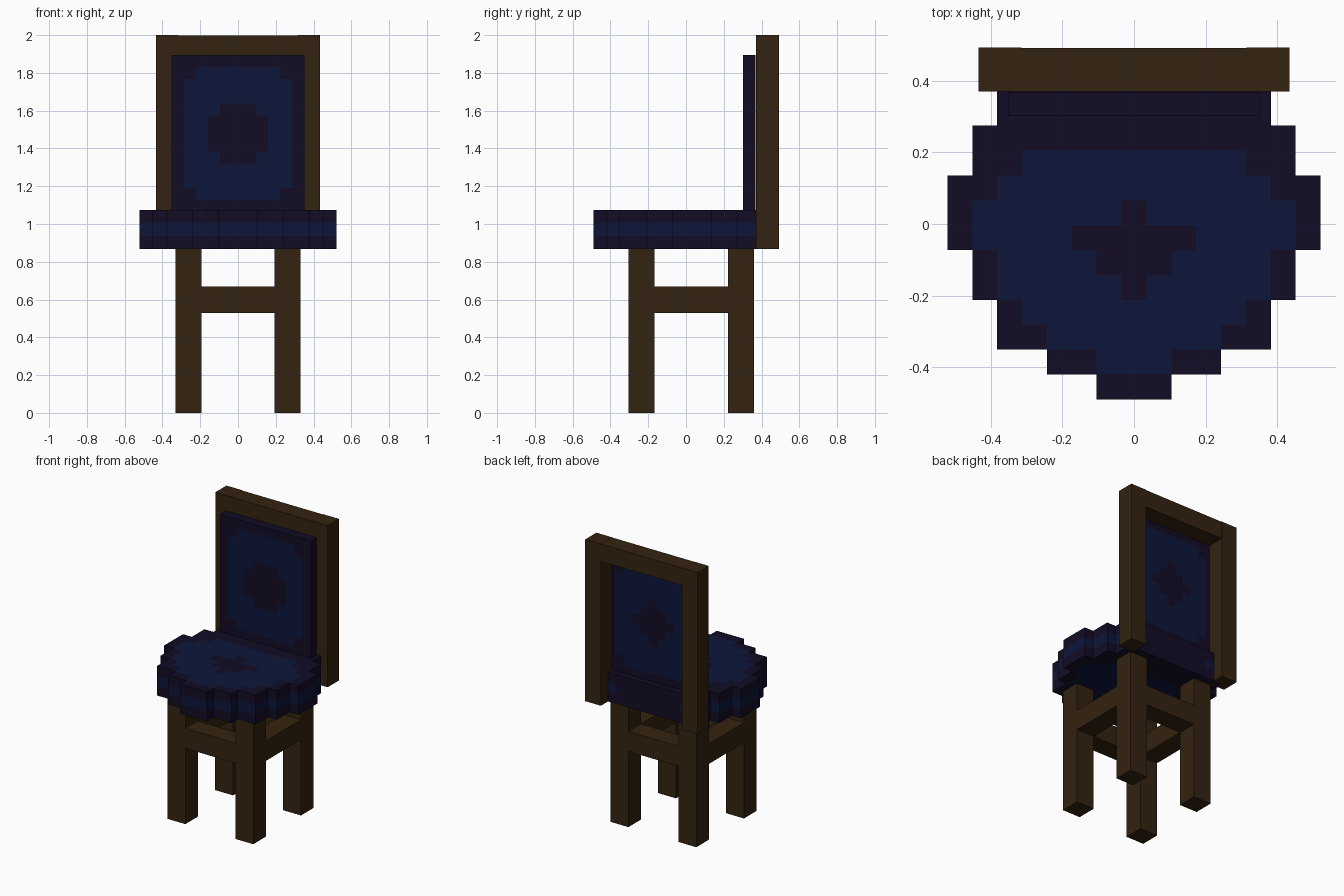
import bpy, bmesh
from mathutils import Vector

if "Cube" in bpy.data.objects:
    bpy.data.objects.remove(bpy.data.objects["Cube"])


def material(name, rgb):
    m = bpy.data.materials.new(name)
    m.diffuse_color = (*rgb, 1)
    m.use_nodes = True
    m.node_tree.nodes["Principled BSDF"].inputs["Base Color"].default_value = m.diffuse_color
    return m


WOOD = material("dark_wood", (0.034, 0.017, 0.005))
DARK = material("dark_fabric", (0.006, 0.0037, 0.018))
BLUE = material("blue_fabric", (0.0037, 0.008, 0.042))


def finish(name, bm, mats):
    me = bpy.data.meshes.new(name)
    bm.to_mesh(me)
    bm.free()
    for m in mats:
        me.materials.append(m)
    bpy.context.collection.objects.link(bpy.data.objects.new(name, me))


def box(name, x0, x1, y0, y1, z0, z1):
    bm = bmesh.new()
    bmesh.ops.create_cube(bm, size=1)
    for v in bm.verts:
        v.co = ((x0 + x1) / 2 + v.co.x * (x1 - x0),
                (y0 + y1) / 2 + v.co.y * (y1 - y0),
                (z0 + z1) / 2 + v.co.z * (z1 - z0))
    finish(name, bm, [WOOD])


def voxels(name, cells, origin, size, is_blue):
    """Outer skin of a set of cells; is_blue(cell, normal) picks the colour."""
    bm = bmesh.new()
    for c in cells:
        for axis in range(3):
            for s in (-1, 1):
                n = [0, 0, 0]
                n[axis] = s
                if tuple(a + b for a, b in zip(c, n)) in cells:
                    continue
                u, w = (axis + 1) % 3, (axis + 2) % 3
                quad = []
                for du, dw in ((0, 0), (1, 0), (1, 1), (0, 1))[::s]:
                    p = list(c)
                    p[axis] += (s + 1) // 2
                    p[u] += du
                    p[w] += dw
                    quad.append(bm.verts.new(Vector(
                        [o + q * d for o, q, d in zip(origin, p, size)])))
                bm.faces.new(quad).material_index = int(is_blue(c, tuple(n)))
    bmesh.ops.remove_doubles(bm, verts=bm.verts, dist=1e-4)
    finish(name, bm, [DARK, BLUE])


# Seat cushion: half widths in cells per row, front to back
OUTLINE = [1, 3, 5, 5, 6, 6, 7, 7, 7, 6, 6, 5, 5]
FIELD = [-1, 1, 3, 4, 5, 5, 6, 6, 5, 4, -1, -1, -1]
SEAT_STAR = {4: 0, 5: 1, 6: 2, 7: 0}


def seat_blue(c, n):
    x, y, z = abs(c[0]), c[1], c[2]
    if n[2]:
        return x <= FIELD[y] and not (n[2] > 0 and x <= SEAT_STAR.get(y, -1))
    return z == 1 and not (n[1] > 0 and y == 12 and x < 4)


seat_cells = {(x, y, z) for y, h in enumerate(OUTLINE)
              for x in range(-h, h + 1) for z in range(3)}
voxels("seat_cushion", seat_cells, (-0.03475, -0.49, 0.868),
       (0.0695, 0.0695, 0.0685), seat_blue)

# Back cushion: blue field with a dark medallion
FRONT_MEDAL = {4: 1, 5: 2, 6: 2, 7: 2, 8: 1}
BACK_MEDAL = {4: 0, 5: 1, 6: 2, 7: 1, 8: 0}


def back_blue(c, n):
    x, z = abs(c[0]), c[2]
    if not n[1] or z in (0, 12):
        return False
    medal = FRONT_MEDAL if n[1] < 0 else BACK_MEDAL
    return x <= (3 if z in (1, 11) else 4) and x > medal.get(z, -1)


back_cells = {(x, 0, z) for x in range(-5, 6) for z in range(13)}
voxels("back_cushion", back_cells, (-0.032, 0.302, 1.063),
       (0.064, 0.066, 0.064), back_blue)

# Back frame: two posts and a top rail
for side, s in (("left", -1), ("right", 1)):
    xs = sorted((s * 0.314, s * 0.435))
    box(side + "_back_post", *xs, 0.37, 0.493, 0.868, 2.0)
box("top_rail", -0.314, 0.314, 0.37, 0.491, 1.877, 1.999)

# Legs with stretchers
LEG_Y = {"front": (-0.305, -0.167), "rear": (0.222, 0.36)}
for end, ys in LEG_Y.items():
    for side, s in (("left", -1), ("right", 1)):
        xs = sorted((s * 0.194, s * 0.332))
        box(f"{end}_{side}_leg", *xs, *ys, 0, 0.87)
    box(end + "_stretcher", -0.194, 0.194, *ys, 0.53, 0.67)
for side, s in (("left", -1), ("right", 1)):
    xs = sorted((s * 0.194, s * 0.332))
    box(side + "_stretcher", *xs, -0.167, 0.222, 0.53, 0.67)
